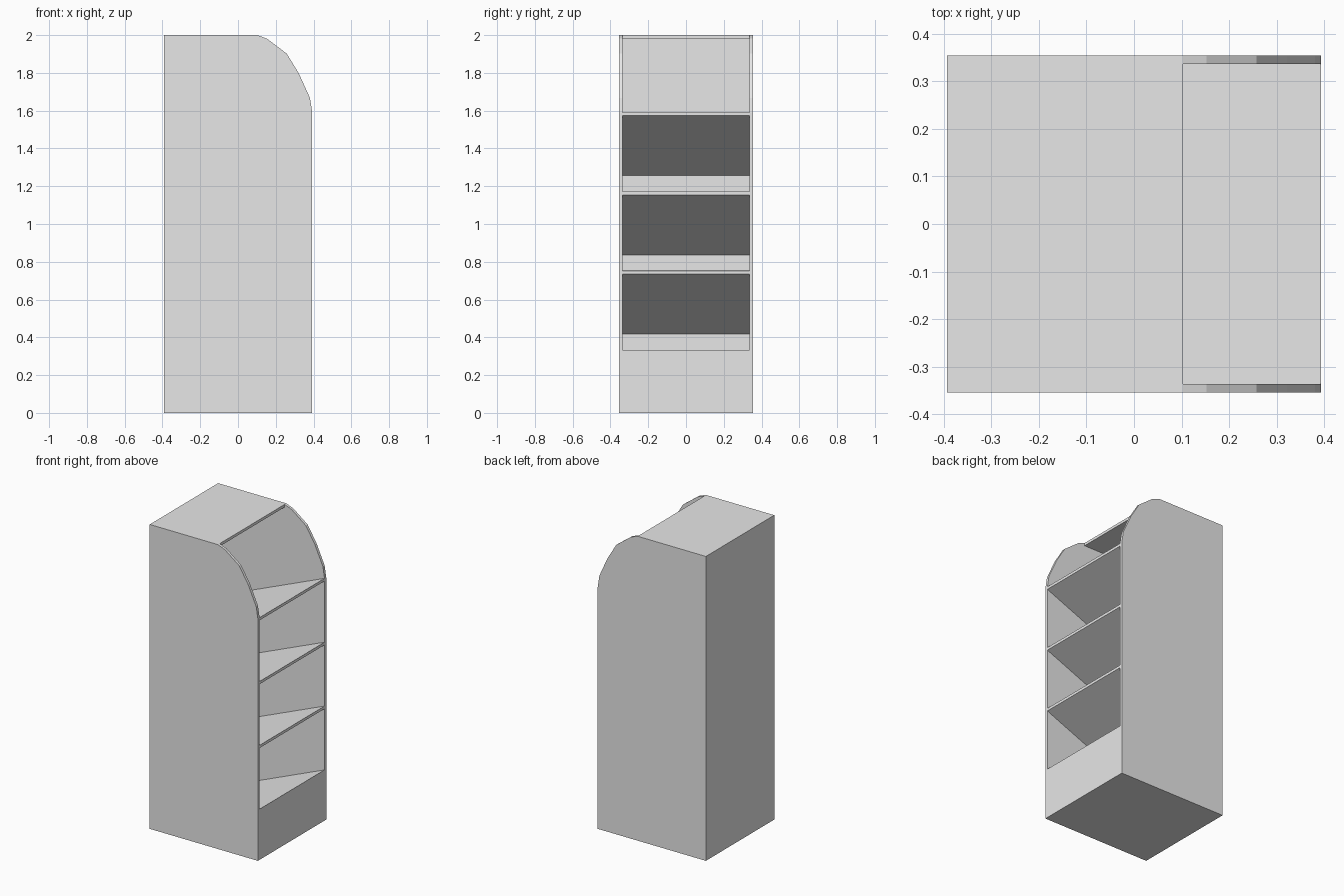
import bpy
import bmesh

cube = bpy.data.objects.get("Cube")
if cube:
    bpy.data.objects.remove(cube, do_unlink=True)

# Overall sizes
HALF_X, HALF_Y, HEIGHT = 0.393, 0.355, 2.0
PANEL = 0.018
BACK_X = -HALF_X + PANEL
INNER_Y = HALF_Y - PANEL
DROP = 0.3175          # fall of each shelf towards the back
LOWEST, SPACING = 0.333, 0.4195
TOP_END = 0.103        # where the top panel stops

grey = bpy.data.materials.new("plain_grey")
grey.use_nodes = True
colour = (0.8, 0.8, 0.8, 1.0)
grey.diffuse_color = colour
grey.node_tree.nodes["Principled BSDF"].inputs["Base Color"].default_value = colour


def extrude_profile(name, profile, half_width):
    """Extrude an x-z outline symmetrically along y."""
    bm = bmesh.new()
    face = bm.faces.new([bm.verts.new((x, -half_width, z)) for x, z in profile])
    result = bmesh.ops.extrude_face_region(bm, geom=[face])
    moved = [g for g in result["geom"] if isinstance(g, bmesh.types.BMVert)]
    bmesh.ops.translate(bm, verts=moved, vec=(0, 2 * half_width, 0))
    bmesh.ops.recalc_face_normals(bm, faces=bm.faces)
    mesh = bpy.data.meshes.new(name)
    bm.to_mesh(mesh)
    bm.free()
    mesh.materials.append(grey)
    obj = bpy.data.objects.new(name, mesh)
    bpy.context.collection.objects.link(obj)
    return obj


# Cabinet body with the rounded upper front corner
body = extrude_profile("cabinet_body", [
    (-HALF_X, 0), (HALF_X, 0), (HALF_X, 1.59), (0.381, 1.667),
    (0.322, 1.797), (0.258, 1.902), (0.153, 1.981),
    (TOP_END, HEIGHT), (-HALF_X, HEIGHT)], HALF_Y)

# Interior, open at the front, with a sloping floor on the plinth
cavity = extrude_profile("cavity_cutter", [
    (BACK_X, LOWEST - DROP), (HALF_X, LOWEST), (HALF_X + 0.1, LOWEST),
    (HALF_X + 0.1, HEIGHT + 0.1), (TOP_END, HEIGHT + 0.1),
    (TOP_END, HEIGHT - PANEL), (BACK_X, HEIGHT - PANEL)], INNER_Y)
cavity.hide_render = True

cut = body.modifiers.new("hollow", "BOOLEAN")
cut.operation = "DIFFERENCE"
cut.solver = "EXACT"
cut.object = cavity
bpy.context.view_layer.objects.active = body
bpy.ops.object.modifier_apply(modifier=cut.name)
bpy.data.objects.remove(cavity, do_unlink=True)

# Three shelves that tilt down towards the back
for i, label in enumerate(("lower", "middle", "upper"), start=1):
    z = LOWEST + i * SPACING
    extrude_profile(label + "_shelf", [
        (BACK_X, z - DROP - PANEL), (HALF_X, z - PANEL),
        (HALF_X, z), (BACK_X, z - DROP)], INNER_Y)
